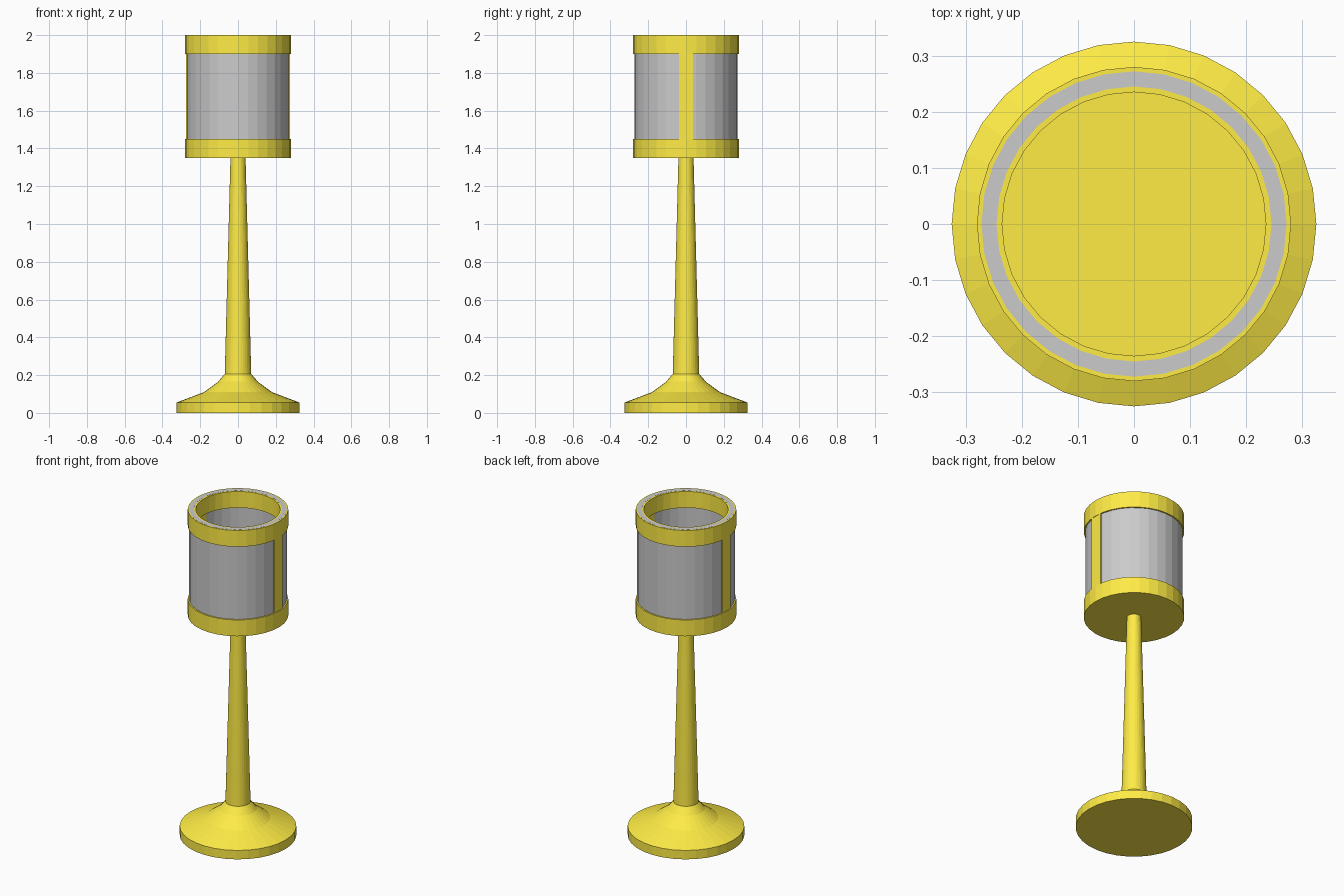
import bpy, bmesh
from math import cos, sin, pi

if "Cube" in bpy.data.objects:
    bpy.data.objects.remove(bpy.data.objects["Cube"])

SIDES = 32

gold = bpy.data.materials.new("gold")
gold.diffuse_color = (1.0, 0.84, 0.06, 1)
gold.use_nodes = True
gold.node_tree.nodes["Principled BSDF"].inputs["Base Color"].default_value = gold.diffuse_color


def finish(name, bm, mat=None):
    bmesh.ops.recalc_face_normals(bm, faces=bm.faces)
    mesh = bpy.data.meshes.new(name)
    bm.to_mesh(mesh)
    bm.free()
    if mat:
        mesh.materials.append(mat)
    obj = bpy.data.objects.new(name, mesh)
    bpy.context.collection.objects.link(obj)
    return obj


def lathe(name, profile, mat=None, ring=False):
    """Revolve (radius, z) points; a ring joins last to first, otherwise ends are capped."""
    bm = bmesh.new()
    loops = [[bm.verts.new((r * cos(2 * pi * i / SIDES), r * sin(2 * pi * i / SIDES), z))
              for i in range(SIDES)] for r, z in profile]
    pairs = list(zip(loops, loops[1:]))
    if ring:
        pairs.append((loops[-1], loops[0]))
    else:
        bm.faces.new(loops[0])
        bm.faces.new(loops[-1])
    for a, b in pairs:
        for i in range(SIDES):
            j = (i + 1) % SIDES
            bm.faces.new((a[i], a[j], b[j], b[i]))
    return finish(name, bm, mat)


def tube(name, inner, outer, z0, z1, mat=None):
    return lathe(name, [(outer, z0), (outer, z1), (inner, z1), (inner, z0)], mat, ring=True)


# Flared foot and tapering stem
lathe("foot_and_stem", [(0.325, 0), (0.325, 0.055), (0.18, 0.11), (0.105, 0.165),
                        (0.07, 0.207), (0.04, 1.35)], gold)

# Lower holder, glass wall and upper rim
lathe("lower_holder", [(0.28, 1.35), (0.28, 1.45)], gold)
tube("glass_wall", 0.245, 0.272, 1.45, 2.0005)
tube("upper_rim", 0.235, 0.28, 1.9, 2.0, gold)

# Upright strips joining the holder and rim
for side, sx in (("right", 1), ("left", -1)):
    bm = bmesh.new()
    bmesh.ops.create_cube(bm, size=1)
    bmesh.ops.scale(bm, vec=(0.036, 0.076, 0.45), verts=bm.verts)
    bmesh.ops.translate(bm, vec=(sx * 0.258, 0, 1.675), verts=bm.verts)
    finish(side + "_strip", bm, gold)
